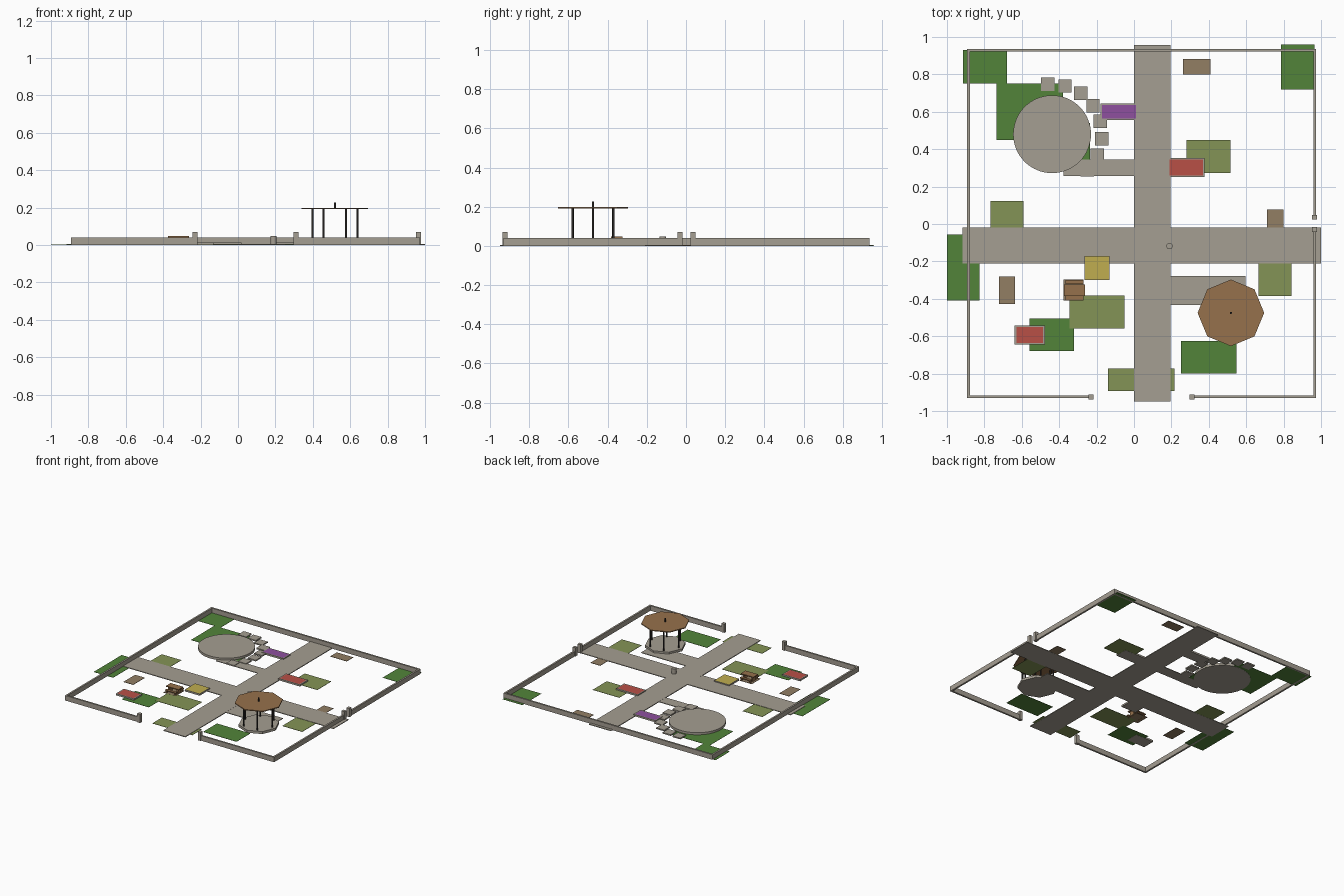
import bpy, bmesh, math

cube = bpy.data.objects.get("Cube")
if cube:
    bpy.data.objects.remove(cube, do_unlink=True)


def material(name, rgb):
    m = bpy.data.materials.new(name)
    m.use_nodes = True
    m.diffuse_color = (*rgb, 1)
    m.node_tree.nodes["Principled BSDF"].inputs["Base Color"].default_value = (*rgb, 1)
    return m


STONE = material("warm grey stone", (0.376, 0.342, 0.287))
GRASS = material("dark green grass", (0.084, 0.231, 0.042))
MEADOW = material("olive grass", (0.231, 0.296, 0.093))
EARTH = material("bare earth", (0.287, 0.209, 0.127))
WOOD = material("brown wood", (0.305, 0.165, 0.072))
RED = material("red flowers", (0.479, 0.080, 0.061))
PURPLE = material("purple flowers", (0.271, 0.080, 0.342))
YELLOW = material("yellow flowers", (0.527, 0.423, 0.080))
IRON = material("dark iron", (0.026, 0.023, 0.021))


def finish(bm, name, *mats):
    me = bpy.data.meshes.new(name)
    bm.to_mesh(me)
    bm.free()
    ob = bpy.data.objects.new(name, me)
    for m in mats:
        me.materials.append(m)
    bpy.context.collection.objects.link(ob)
    return ob


def box_mesh(x0, x1, y0, y1, z0, z1):
    bm = bmesh.new()
    bmesh.ops.create_cube(bm, size=1)
    for v in bm.verts:
        v.co = (x1 if v.co.x > 0 else x0, y1 if v.co.y > 0 else y0, z1 if v.co.z > 0 else z0)
    return bm


def box(name, x0, x1, y0, y1, z0, z1, mat):
    return finish(box_mesh(x0, x1, y0, y1, z0, z1), name, mat)


def prism(name, x, y, r, z0, z1, sides, mat, smooth=False):
    bm = bmesh.new()
    bmesh.ops.create_cone(bm, cap_ends=True, segments=sides, radius1=r, radius2=r, depth=z1 - z0)
    # one corner on the x axis
    bmesh.ops.translate(bm, verts=bm.verts, vec=(x, y, (z0 + z1) / 2))
    for f in bm.faces:
        f.smooth = smooth and abs(f.normal.z) < 0.5
    ob = finish(bm, name, mat)
    if smooth:
        for e in ob.data.edges:
            a, b = (ob.data.vertices[i].co for i in e.vertices)
            e.use_edge_sharp = abs(a.z - b.z) < 1e-5
    return ob


def planter(name, x0, x1, y0, y1, flowers, rim=0.012, h=0.014):
    """Stone box whose top is inset and filled with flowers."""
    bm = box_mesh(x0, x1, y0, y1, 0.0, h)
    bm.normal_update()
    top = [f for f in bm.faces if f.normal.z > 0.9]
    bmesh.ops.inset_region(bm, faces=top, thickness=rim, depth=0)
    for f in top:
        f.material_index = 1
    finish(bm, name, STONE, flowers)


# Lawns and earth patches: thin plates (x0, x1, y0, y1)
PATCHES = {
    "dark_lawn": (GRASS, [
        (-0.915, -0.68, 0.75, 0.93), (-0.735, -0.38, 0.45, 0.75), (-0.47, -0.235, 0.345, 0.54),
        (0.787, 0.965, 0.72, 0.96), (-1.0, -0.827, -0.41, -0.055),
        (-0.56, -0.32, -0.68, -0.505), (0.25, 0.547, -0.80, -0.625)]),
    "olive_lawn": (MEADOW, [
        (-0.767, -0.592, -0.05, 0.123), (0.28, 0.517, 0.272, 0.45), (0.665, 0.842, -0.385, -0.20),
        (-0.346, -0.052, -0.56, -0.383), (-0.138, 0.217, -0.893, -0.773)]),
    "earth_patch": (EARTH, [
        (0.263, 0.41, 0.80, 0.883), (0.712, 0.798, -0.07, 0.077),
        (-0.722, -0.636, -0.427, -0.28), (-0.378, -0.27, -0.41, -0.298)]),
}
for kind, (name, (mat, rects)) in enumerate(PATCHES.items()):
    for r in rects:
        box(name, *r, 0.0008, 0.0025 + 0.0005 * kind, mat)

# Paved paths
box("long_path", 0.0, 0.195, -0.95, 0.957, 0, 0.006, STONE)
box("cross_path", -0.918, 1.0, -0.21, -0.02, 0, 0.0055, STONE)
box("pavilion_path", 0.19, 0.595, -0.433, -0.277, 0, 0.005, STONE)
box("plaza_path", -0.378, 0.005, 0.257, 0.345, 0, 0.005, STONE)

# Boundary wall with two openings
WALLS = [(-0.892, -0.878, -0.93, 0.936), (-0.892, 0.973, 0.922, 0.936),
         (0.959, 0.973, 0.036, 0.936), (0.959, 0.973, -0.93, -0.03),
         (-0.892, -0.23, -0.931, -0.917), (0.31, 0.973, -0.931, -0.917)]
for w in WALLS:
    box("boundary_wall", *w, 0, 0.04, STONE)
for x, y in [(-0.23, -0.924), (0.31, -0.924), (0.966, 0.036), (0.966, -0.03)]:
    box("gate_post", x - 0.013, x + 0.013, y - 0.013, y + 0.013, 0, 0.07, STONE)

# Round plaza with an arc of stepping stones
PX, PY = -0.438, 0.48
prism("round_plaza", PX, PY, 0.208, 0, 0.02, 64, STONE, True)
for i in range(8):
    a = math.radians(95 - 20 * i)
    x, y = PX + 0.267 * math.cos(a), PY + 0.267 * math.sin(a)
    box("stepping_stone", x - 0.036, x + 0.036, y - 0.036, y + 0.036, 0, 0.010, STONE)

# Flower beds
planter("red_bed_east", 0.182, 0.377, 0.25, 0.353, RED)
planter("red_bed_west", -0.638, -0.477, -0.645, -0.543, RED)
planter("purple_bed", -0.18, 0.018, 0.555, 0.645, PURPLE)
planter("yellow_bed", -0.265, -0.132, -0.30, -0.17, YELLOW, 0.004)

# Pedestal at the crossing
prism("pedestal", 0.19, -0.118, 0.017, 0, 0.048, 24, STONE, True)

# Picnic table with a bench on each side
TX, TY = -0.318, -0.354
box("table_top", TX - 0.056, TX + 0.056, TY - 0.03, TY + 0.03, 0.040, 0.047, WOOD)
for s in (-1, 1):
    box("table_leg", TX + s * 0.038 - 0.005, TX + s * 0.038 + 0.005, TY - 0.02, TY + 0.02, 0, 0.04, WOOD)
    by = TY + s * 0.043
    box("bench_seat", TX - 0.048, TX + 0.048, by - 0.011, by + 0.011, 0.02, 0.026, WOOD)
    for t in (-1, 1):
        bx = TX + t * 0.038
        box("bench_leg", bx - 0.004, bx + 0.004, by - 0.008, by + 0.008, 0, 0.02, WOOD)

# Open pavilion
GX, GY = 0.518, -0.475
prism("pavilion_floor", GX, GY, 0.15, 0, 0.02, 8, STONE)
for i in range(6):
    a = math.radians(60 * i)
    prism("pavilion_post", GX + 0.12 * math.cos(a), GY + 0.12 * math.sin(a), 0.006, 0.02, 0.192, 10, IRON, True)
prism("pavilion_roof", GX, GY, 0.178, 0.191, 0.198, 8, WOOD)
prism("roof_finial", GX, GY, 0.006, 0.198, 0.226, 10, IRON, True)
